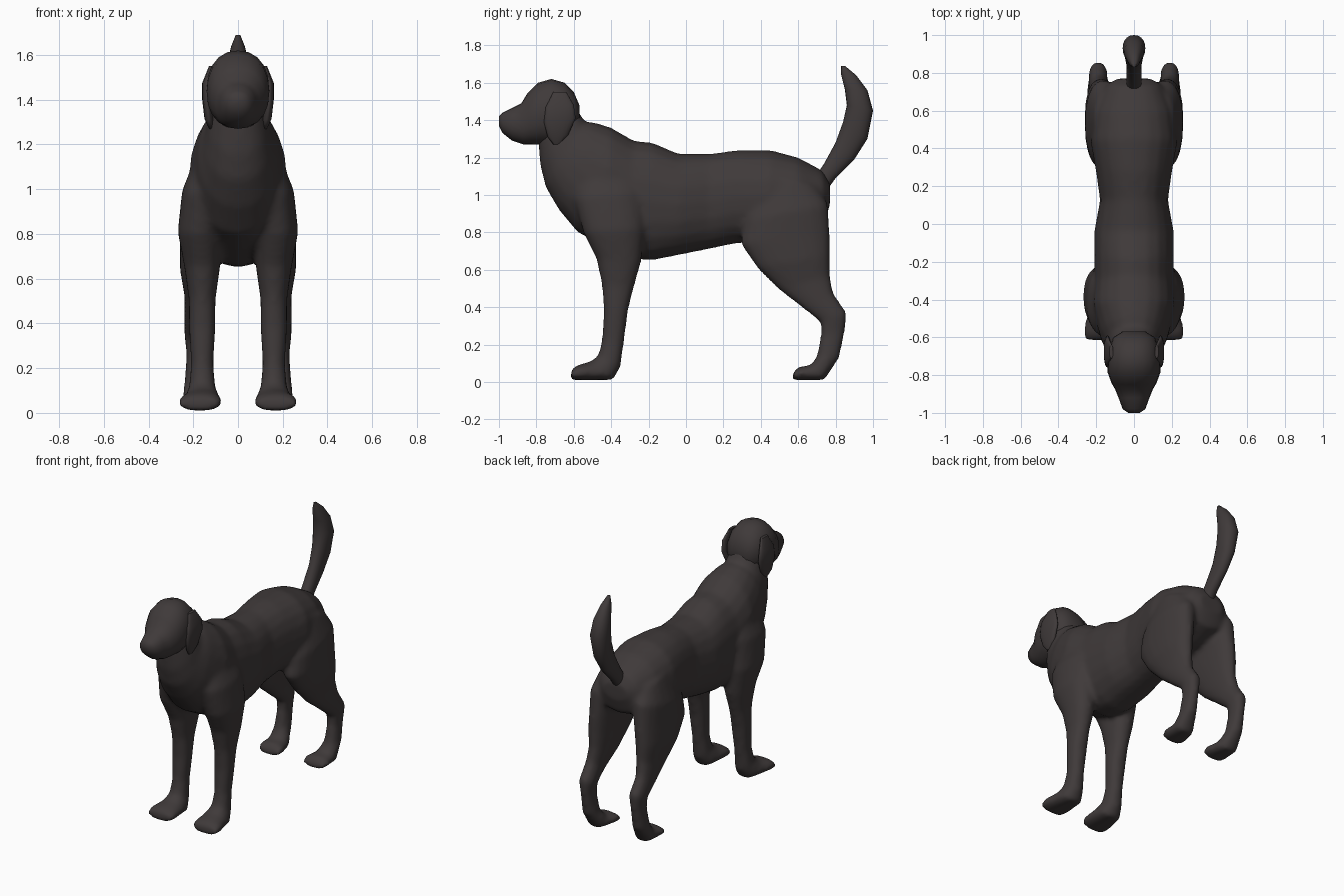
import bpy
import bmesh
from math import cos, sin, pi, copysign
from mathutils import Vector

default_cube = bpy.data.objects.get("Cube")
if default_cube:
    bpy.data.objects.remove(default_cube, do_unlink=True)

# One dark coat colour for the whole animal
coat = bpy.data.materials.new("dark coat")
coat.use_nodes = True
coat_colour = (0.05, 0.042, 0.042, 1)
coat.diffuse_color = coat_colour
shader = coat.node_tree.nodes["Principled BSDF"]
shader.inputs["Base Color"].default_value = coat_colour
shader.inputs["Roughness"].default_value = 0.8

SEGMENTS = 20


def signed_power(value, exponent):
    return copysign(abs(value) ** exponent, value)


def add_loft(bm, stations, side=1, roundness=0.9):
    """Skin rings given, in hundredths of a unit, as the two ends of the
    ring in the side plane, then its half width and its sideways offset."""
    rings = []
    for y_a, z_a, y_b, z_b, half_width, *offset in stations:
        first = Vector((0, y_a, z_a)) / 100
        second = Vector((0, y_b, z_b)) / 100
        centre = (first + second) / 2
        centre.x = side * (offset[0] if offset else 0) / 100
        reach = (first - second) / 2
        across = Vector((half_width / 100, 0, 0))
        ring = []
        for step in range(SEGMENTS):
            angle = 2 * pi * step / SEGMENTS
            point = (centre
                     + reach * signed_power(cos(angle), roundness)
                     + across * signed_power(sin(angle), roundness))
            ring.append(bm.verts.new(point))
        rings.append(ring)
    for ring, following in zip(rings, rings[1:]):
        for i in range(SEGMENTS):
            j = (i + 1) % SEGMENTS
            bm.faces.new((ring[i], ring[j], following[j], following[i]))
    bm.faces.new(rings[0])
    bm.faces.new(rings[-1][::-1])


def finish(name, bm):
    """Turn a bmesh into a smooth, coloured object."""
    bmesh.ops.recalc_face_normals(bm, faces=bm.faces)
    mesh = bpy.data.meshes.new(name)
    bm.to_mesh(mesh)
    bm.free()
    mesh.materials.append(coat)
    obj = bpy.data.objects.new(name, mesh)
    bpy.context.collection.objects.link(obj)
    bpy.ops.object.select_all(action="DESELECT")
    obj.select_set(True)
    bpy.context.view_layer.objects.active = obj
    bpy.ops.object.shade_smooth_by_angle(angle=pi / 3)
    return obj


def make_part(name, stations, side=1):
    bm = bmesh.new()
    add_loft(bm, stations, side)
    return finish(name, bm)


# Rump, belly, chest and neck: back point, belly point, half width
torso = [
    (77, 106, 77, 95, 9),
    (73, 113, 74, 85, 15),
    (60, 120, 60, 79, 21),
    (45, 124, 42, 75, 23),
    (28, 124, 26, 74, 20),
    (13, 122, 12, 71, 18),
    (-4, 122, -3, 68, 21),
    (-18, 128, -18, 65, 21),
    (-28, 129, -30, 66, 21),
    (-40, 136, -45, 73, 22),
    (-46, 138, -58, 80, 20),
    (-50, 139, -68, 92, 18),
    (-54, 139, -75, 104, 15),
    (-57, 144, -78, 116, 13),
    (-62, 150, -79, 130, 10),
]

# Legs: front point, back point, half width, distance from the midline
front_leg = [
    (-55, 119, -30, 119, 6, 11),
    (-60, 98, -23, 101, 10, 15),
    (-55, 80, -22, 82, 10, 17),
    (-48, 66, -24, 64, 8, 16),
    (-45, 52, -28, 50, 6, 16),
    (-44, 38, -31, 38, 6, 16),
    (-45, 22, -33, 22, 5, 16),
    (-47, 14, -35, 8, 6, 16),
    (-51, 11, -39, 1, 8, 16),
    (-58, 9, -56, 1, 10, 17),
    (-61, 7, -62, 1, 9, 17),
]
hind_leg = [
    (42, 111, 70, 105, 8, 13),
    (31, 86, 76, 95, 10, 16),
    (29, 74, 77, 80, 9, 17),
    (38, 61, 77, 68, 8, 18),
    (50, 49, 77, 57, 6, 18),
    (63, 39, 79, 47, 5, 19),
    (72, 32, 86, 37, 5, 19),
    (72, 25, 85, 27, 4, 19),
    (70, 14, 82, 13, 5, 19),
    (67, 9, 74, 1, 7, 18),
    (60, 8, 61, 1, 9, 17),
    (58, 6, 56, 1, 8, 17),
]

# Body skin: torso and four legs fused into one surface
bm = bmesh.new()
add_loft(bm, torso)
for leg in (front_leg, hind_leg):
    for side in (-1, 1):
        add_loft(bm, leg, side)
body = finish("body", bm)
fuse = body.modifiers.new("fuse", "REMESH")
fuse.mode = "VOXEL"
fuse.voxel_size = 0.016
fuse.use_smooth_shade = True
blend = body.modifiers.new("blend", "SMOOTH")
blend.factor = 0.5
blend.iterations = 8

# Head, from the nose to the back of the skull
make_part("head", [
    (-100, 142, -100, 137, 3),
    (-98, 144, -98, 133, 6),
    (-92, 147, -93, 129, 8),
    (-88, 149, -87, 127, 10),
    (-85, 154, -83, 127, 12),
    (-79, 160, -78, 127, 14),
    (-72, 162, -72, 127, 14),
    (-65, 160, -66, 128, 13),
    (-60, 155, -60, 133, 11),
    (-57, 148, -57, 138, 6),
])

# Drooping ears, flat against the skull
ear = [
    (-71, 155, -64, 155, 1, 12),
    (-75, 147, -60, 148, 2, 14),
    (-76, 139, -59, 141, 2, 14),
    (-74, 131, -63, 132, 2, 13),
    (-71, 127, -67, 127, 1, 12),
]
for name, side in (("right_ear", -1), ("left_ear", 1)):
    make_part(name, ear, side)

# Raised tail curving up to a point
make_part("tail", [
    (70, 111, 75, 102, 4),
    (74, 117, 80, 109, 4),
    (80, 128, 90, 119, 4),
    (84, 139, 97, 130, 5),
    (86, 148, 100, 145, 6),
    (85, 156, 97, 156, 5),
    (83, 164, 91, 164, 3),
    (83, 169, 85, 169, 1),
])
